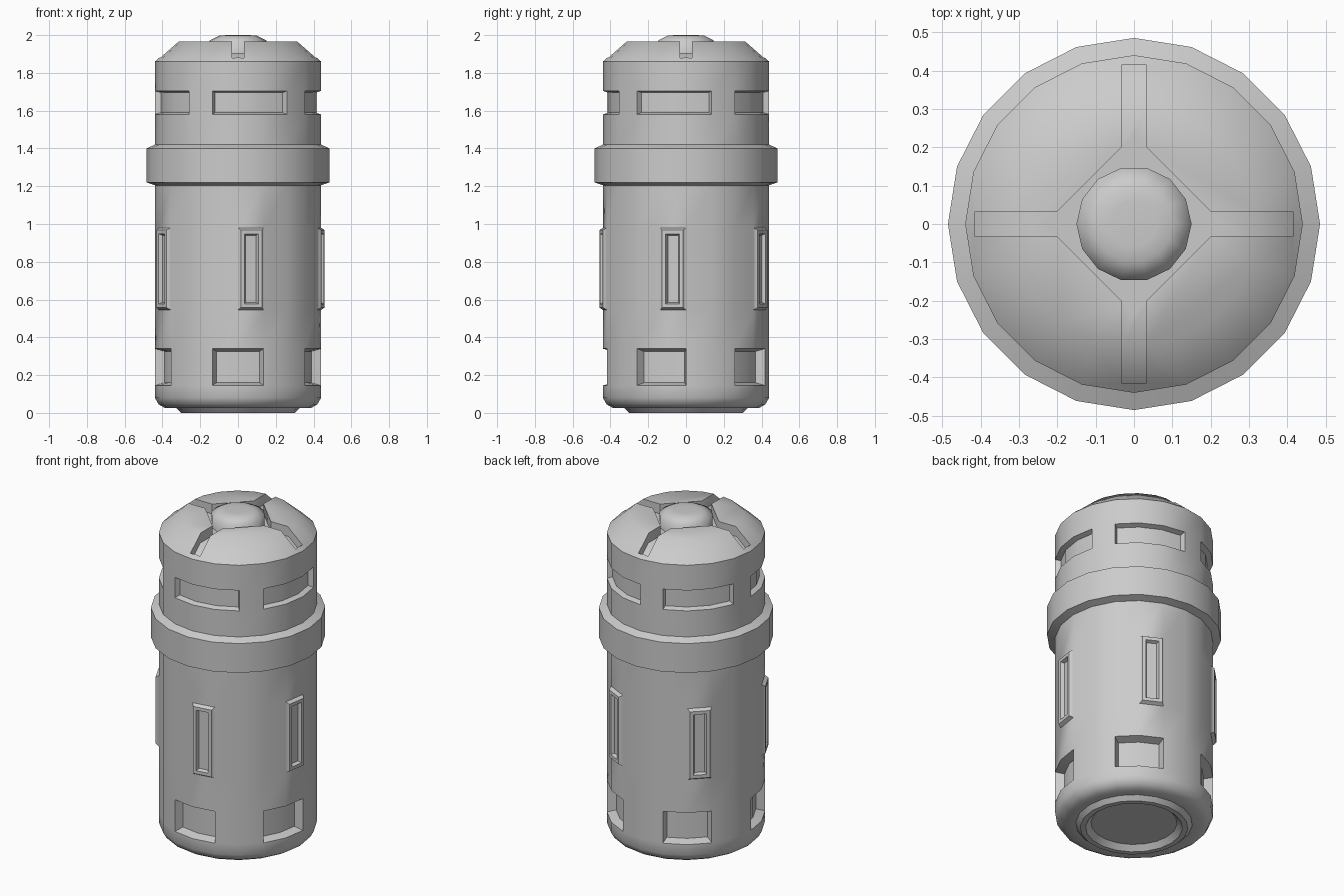
import bpy, bmesh, math
from math import sin, cos, pi

if "Cube" in bpy.data.objects:
    bpy.data.objects.remove(bpy.data.objects["Cube"])


def add_object(name, bm):
    bmesh.ops.recalc_face_normals(bm, faces=bm.faces)
    me = bpy.data.meshes.new(name)
    bm.to_mesh(me)
    bm.free()
    ob = bpy.data.objects.new(name, me)
    bpy.context.collection.objects.link(ob)
    return ob


def smooth(ob, degrees):
    bpy.ops.object.select_all(action='DESELECT')
    ob.select_set(True)
    bpy.context.view_layer.objects.active = ob
    bpy.ops.object.shade_smooth_by_angle(angle=math.radians(degrees))


def lathe(profile, sides, start=0.0):
    """Closed revolved solid, profile from bottom to top; faces keyed by (row, column)."""
    bm = bmesh.new()
    rings = [[bm.verts.new((r * cos(start + 2 * pi * i / sides),
                            r * sin(start + 2 * pi * i / sides), z))
              for i in range(sides)] for r, z in profile]
    grid = {}
    for row, (a, b) in enumerate(zip(rings, rings[1:])):
        for c in range(sides):
            d = (c + 1) % sides
            grid[row, c] = bm.faces.new((a[c], a[d], b[d], b[c]))
    bm.faces.new(rings[0][::-1])
    bm.faces.new(rings[-1])
    bm.normal_update()
    return bm, grid


def inset(bm, faces, thickness, depth):
    bmesh.ops.inset_region(bm, faces=faces, thickness=thickness, depth=depth,
                           use_even_offset=True, use_boundary=True)
    bm.normal_update()


def prism(name, outline, half_width):
    """Extrude an (x, z) outline symmetrically along y."""
    bm = bmesh.new()
    face = bm.faces.new([bm.verts.new((x, -half_width, z)) for x, z in outline])
    new = bmesh.ops.extrude_face_region(bm, geom=[face])['geom']
    bmesh.ops.translate(bm, vec=(0, 2 * half_width, 0),
                        verts=[v for v in new if isinstance(v, bmesh.types.BMVert)])
    return add_object(name, bm)


# Canister body: base rim, barrel, collar and domed cap
R = 0.44
profile = [(0.24, 0.03), (0.27, 0), (0.30, 0), (0.325, 0.025), (0.385, 0.025),
           (0.42, 0.045), (R, 0.08), (R, 0.145), (R, 0.34), (R, 0.545), (R, 0.98),
           (R, 1.205), (0.485, 1.22), (0.485, 1.40), (R, 1.42), (R, 1.58),
           (R, 1.705), (R, 1.86), (0.32, 1.965)]
SIDES = 20
bm, grid = lathe(profile, SIDES, -pi / 2)
row_at = {z: i for i, (r, z) in enumerate(profile)}

for k in range(0, SIDES, 4):
    def pick(z, cols):
        return [grid[row_at[z], (k + c) % SIDES] for c in cols]
    # wide upper windows
    inset(bm, pick(1.58, (-1, 0, 1)), 0.01, -0.03)
    # lower windows
    inset(bm, pick(0.145, (-1, 0)), 0.015, -0.05)
    # raised frames with a sunken slot
    frame = pick(0.545, (0,))
    inset(bm, frame, 0.012, 0.02)
    inset(bm, frame, 0.02, 0)
    inset(bm, frame, 0.008, -0.02)
body = add_object("canister_body", bm)

# Cross-shaped groove in the cap
bar = [(-0.415, 1.822), (-0.32, 1.905), (0.32, 1.905), (0.415, 1.822),
       (0.415, 2.1), (-0.415, 2.1)]
bar_x = prism("groove_cutter_x", bar, 0.033)
bar_y = prism("groove_cutter_y", bar, 0.033)
bar_y.rotation_euler.z = pi / 2
bm, _ = lathe([(0.233, 1.905), (0.233, 2.1)], 4)
diamond = add_object("groove_cutter_centre", bm)

bpy.context.view_layer.objects.active = body
for cutter in (diamond, bar_x, bar_y):
    cutter.hide_render = True
    mod = body.modifiers.new("groove", 'BOOLEAN')
    mod.operation = 'DIFFERENCE'
    mod.solver = 'EXACT'
    mod.object = cutter
    bpy.ops.object.modifier_apply(modifier=mod.name)
    bpy.data.objects.remove(cutter)
smooth(body, 45)

# Centre knob
bm, _ = lathe([(0.15, 1.89), (0.15, 1.972), (0.10, 1.997), (0.06, 2.0)], 14)
knob = add_object("top_knob", bm)
smooth(knob, 80)
